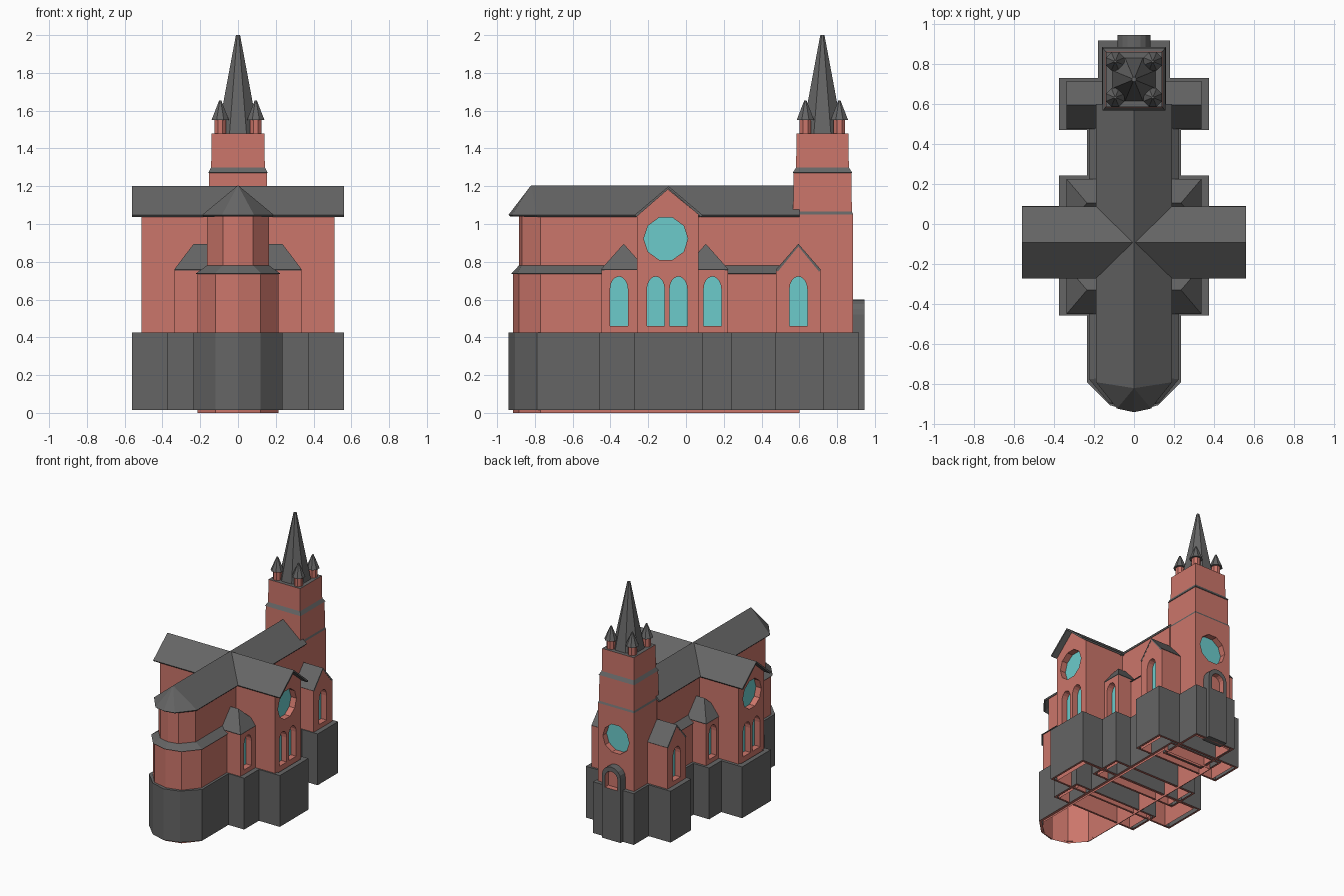
import bpy, bmesh, math
from mathutils import Vector

if "Cube" in bpy.data.objects:
    bpy.data.objects.remove(bpy.data.objects["Cube"])


def material(name, rgb):
    m = bpy.data.materials.new(name)
    m.diffuse_color = (*rgb, 1)
    m.use_nodes = True
    m.node_tree.nodes["Principled BSDF"].inputs["Base Color"].default_value = m.diffuse_color
    return m


BRICK = material("brick_red", (0.60, 0.18, 0.145))
SLATE = material("slate_grey", (0.13, 0.13, 0.13))
GLASS = material("aqua_glass", (0.15, 0.60, 0.60))
R, G, A = 0, 1, 2          # material slots


def finish(name, bm):
    me = bpy.data.meshes.new(name)
    bm.to_mesh(me)
    bm.free()
    for m in (BRICK, SLATE, GLASS):
        me.materials.append(m)
    ob = bpy.data.objects.new(name, me)
    bpy.context.collection.objects.link(ob)
    return ob


def loft(name, rings, mats, caps=(None, None)):
    """Skin a stack of rings; mats per band, caps = material of first/last ring."""
    bm = bmesh.new()
    vs = [[bm.verts.new(p) for p in r] for r in rings]
    n = len(rings[0])
    for a, b, m in zip(vs, vs[1:], mats):
        for i in range(n):
            bm.faces.new((a[i], a[(i + 1) % n], b[(i + 1) % n], b[i])).material_index = m
    for ring, m in zip((vs[0], vs[-1]), caps):
        if m is not None:
            bm.faces.new(ring).material_index = m
    bmesh.ops.recalc_face_normals(bm, faces=bm.faces)
    return finish(name, bm)


def rect(x, y0, y1, z):
    return [(-x, y0, z), (x, y0, z), (x, y1, z), (-x, y1, z)]


def apse_plan(w, yb, wa, ya, yc, z, back=0.6):
    half = [(w, back), (w, yb), (wa, ya)]
    return [(x, y, z) for x, y in half] + [(0, yc, z)] + [(-x, y, z) for x, y in reversed(half)]


def circle(x, y, r, z, n=8):
    return [(x + r * math.cos((i + .5) * math.tau / n),
             y + r * math.sin((i + .5) * math.tau / n), z) for i in range(n)]


def arch(c, w, z0, zs, zt, n=8):
    """Arched outline in (u, z)."""
    return [(c - w, z0), (c + w, z0)] + [
        (c + w * math.cos(math.pi * i / n), zs + (zt - zs) * math.sin(math.pi * i / n))
        for i in range(n + 1)]


def rose(c, z, r=0.117):
    return [(c + r * math.cos(i * math.tau / 10), z + r * math.sin(i * math.tau / 10))
            for i in range(10)]


def recess(ob, name, outline, place, face, depth=0.05, fill=A):
    """Cut a recess into a wall and lay a thin pane at its back."""
    s = 1 if face > 0 else -1
    ring = lambda d: [place(u, v, d) for u, v in outline]
    cutter = loft("cutter", [ring(face + s * .05), ring(face - s * depth)], [R], (R, R))
    mod = ob.modifiers.new("cut", 'BOOLEAN')
    mod.operation, mod.solver, mod.object = 'DIFFERENCE', 'EXACT', cutter
    me = bpy.data.meshes.new_from_object(ob.evaluated_get(bpy.context.evaluated_depsgraph_get()))
    ob.modifiers.clear()
    ob.data = me
    bpy.data.objects.remove(cutter)
    loft(name, [ring(face - s * (depth + .003)), ring(face - s * (depth - .002))], [fill], (fill, fill))


def on_x(u, v, d):
    return (d, u, v)


def on_y(u, v, d):
    return (u, d, v)


def open_bottom(ob):
    bm = bmesh.new()
    bm.from_mesh(ob.data)
    low = [f for f in bm.faces if all(v.co.z < .03 for v in f.verts)]
    bmesh.ops.delete(bm, geom=low, context='FACES')
    bm.to_mesh(ob.data)
    bm.free()


def cross_wing(name, yc, half, x, ze, zr, windows):
    """Wing running through the nave from -x to x, with windows in both ends."""
    prof = [(yc - half, .015), (yc + half, .015), (yc + half, ze), (yc, zr), (yc - half, ze)]
    ob = loft(name, [[(s * x, y, z) for y, z in prof] for s in (-1, 1)], [R], (R, R))
    for s in (-1, 1):
        for o in windows:
            recess(ob, name + "_window", o, on_x, s * x)
    open_bottom(ob)


def roof_shell(name, polys, t=0.014):
    bm = bmesh.new()
    for p in polys:
        f = bm.faces.new([bm.verts.new(q) for q in p])
        f.normal_update()
        if f.normal.z < 0:
            f.normal_flip()
        f.material_index = G
    bmesh.ops.remove_doubles(bm, verts=bm.verts, dist=1e-4)
    # brick coloured underside
    ob = finish(name, bm)
    ob.data.materials.clear()
    for m in (SLATE, SLATE, BRICK):
        ob.data.materials.append(m)
    mod = ob.modifiers.new("thickness", 'SOLIDIFY')
    mod.thickness, mod.offset = t, -1
    mod.material_offset = mod.material_offset_rim = 1
    return ob


def cross_roof(name, yc, half, x, rx, ze, zr):
    a, b = (-rx, yc, zr), (rx, yc, zr)
    polys = [[(-x, yc + s * half, ze), (x, yc + s * half, ze), b, a] for s in (-1, 1)]
    if rx < x:
        polys += [[(s * x, yc - half, ze), (s * x, yc + half, ze), (s * rx, yc, zr)] for s in (-1, 1)]
    roof_shell(name, polys)


def plinth(name, plan, inset=0.055):
    """Grey skirt: outer wall, top ledge and red bottom rim, hollow inside."""
    ob = loft(name, [plan(.015), plan(.425)], [G], (R, G))
    bm = bmesh.new()
    bm.from_mesh(ob.data)
    for d, s in ((inset, 1), (.022, -1)):
        f = [f for f in bm.faces if f.normal.z * s > .9]
        bmesh.ops.inset_region(bm, faces=f, thickness=d)
        bmesh.ops.delete(bm, geom=f, context='FACES')
    bm.to_mesh(ob.data)
    bm.free()


# nave and apse walls with sloping slate band
loft("nave_walls", [apse_plan(.215, -.77, .12, -.885, -.915, 0),
                    apse_plan(.215, -.77, .12, -.885, -.915, .735),
                    apse_plan(.225, -.775, .125, -.895, -.925, .737),
                    apse_plan(.165, -.77, .08, -.868, -.885, .78),
                    apse_plan(.165, -.77, .08, -.868, -.885, 1.06)], [R, G, G, R])

# nave roof with faceted apse end
eave = apse_plan(.19, -.79, .085, -.922, -.94, 1.048)
tip, back = (0, -.82, 1.205), (0, .6, 1.205)
roof_shell("nave_roof", [[eave[0], eave[1], tip, back], [eave[6], eave[5], tip, back]] +
           [[eave[i], eave[i + 1], tip] for i in range(1, 5)])

# transept, side chapels and tower chapels
win = lambda y: arch(y, .047, .46, .655, .722)
cross_wing("transept", -.097, .163, .51, 1.05, 1.185, [win(-.16), win(-.04), rose(-.107, .922)])
cross_roof("transept_roof", -.092, .18, .56, .56, 1.048, 1.2)
for tag, yc, wy in (("front", -.33, -.355), ("rear", .105, .14)):
    cross_wing(tag + "_chapel", yc, .118, .335, .755, .756, [win(wy)])
    cross_roof(tag + "_chapel_roof", yc, .12, .337, .235, .76, .895)
cross_wing("tower_chapel", .595, .118, .335, .755, .89, [win(.595)])
cross_roof("tower_chapel_roof", .595, .12, .336, .336, .757, .895)

# grey plinths
plinth("nave_plinth", lambda z: apse_plan(.235, -.79, .12, -.905, -.94, z, .7), .04)
for name, x, y0, y1 in (("transept_plinth", .56, -.272, .09), ("front_chapel_plinth", .375, -.457, -.2),
                        ("rear_chapel_plinth", .375, -.02, .243), ("tower_chapel_plinth", .375, .47, .73),
                        ("tower_plinth", .18, .54, .917)):
    plinth(name, lambda z: rect(x, y0, y1, z))

# tower shaft with slate ledges
tower = loft("tower", [rect(.16, .56, .885, .015), rect(.16, .56, .885, 1.05),
                       rect(.155, .567, .878, 1.065), rect(.153, .57, .876, 1.27),
                       rect(.157, .566, .88, 1.272), rect(.142, .583, .862, 1.30),
                       rect(.14, .585, .86, 1.48)], [R, G, R, G, G, R], (R, G))
recess(tower, "tower_rose_window", rose(0, .80), on_y, .885)
open_bottom(tower)

# spire and corner pinnacles
loft("spire", [circle(0, .722, .118, 1.475), circle(0, .722, .012, 2.0)], [G], (None, G))
for sx in (-1, 1):
    for sy in (-1, 1):
        x, y = sx * .094, .722 + sy * .09
        loft("pinnacle", [circle(x, y, .033, 1.475), circle(x, y, .033, 1.55),
                          circle(x, y, .05, 1.55), circle(x, y, .006, 1.655)], [R, G, G], (None, G))

# arched entrance porch
o = arch(0, .083, .015, .52, .60)
porch = loft("porch", [[on_y(u, v, d) for u, v in o] for d in (.87, .945)], [G], (G, G))
recess(porch, "door", arch(0, .055, .425, .51, .565), on_y, .945, .045, R)
